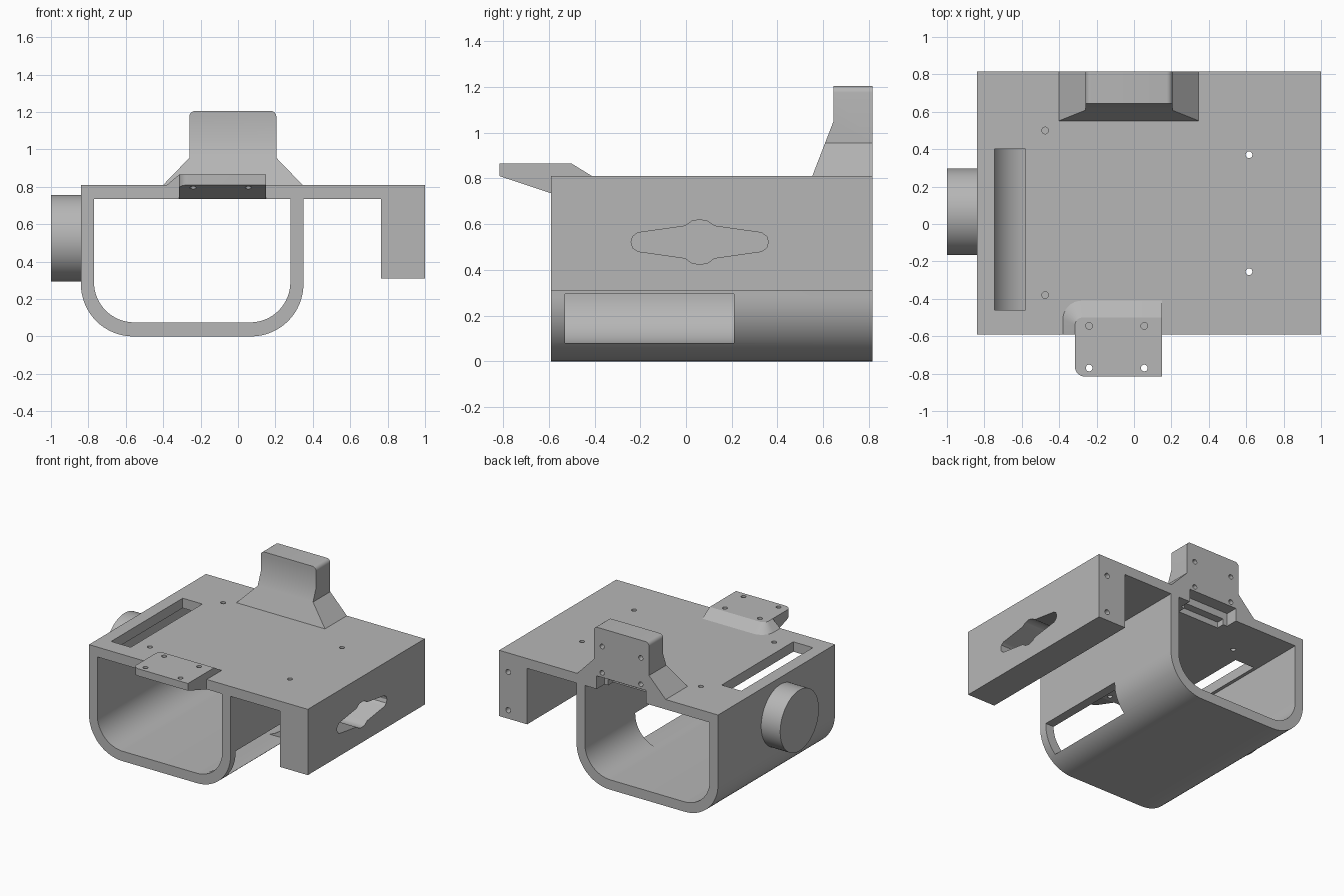
import bpy, bmesh, math
from mathutils import Vector

if "Cube" in bpy.data.objects:
    bpy.data.objects.remove(bpy.data.objects["Cube"], do_unlink=True)

grey = bpy.data.materials.new("plain grey")
grey.use_nodes = True
colour = (0.47, 0.47, 0.47, 1)
grey.diffuse_color = colour
grey.node_tree.nodes["Principled BSDF"].inputs["Base Color"].default_value = colour

FRONT, BACK = -0.59, 0.815
TOP, UNDER = 0.81, 0.735


def to_object(name, bm):
    bmesh.ops.recalc_face_normals(bm, faces=bm.faces)
    mesh = bpy.data.meshes.new(name)
    bm.to_mesh(mesh)
    bm.free()
    mesh.materials.append(grey)
    obj = bpy.data.objects.new(name, mesh)
    bpy.context.collection.objects.link(obj)
    return obj


def loft(name, start, end):
    """Closed solid between two matching outlines."""
    bm = bmesh.new()
    a = [bm.verts.new(p) for p in start]
    b = [bm.verts.new(p) for p in end]
    bm.faces.new(a)
    bm.faces.new(b)
    n = len(a)
    for i in range(n):
        j = (i + 1) % n
        bm.faces.new((a[i], a[j], b[j], b[i]))
    return to_object(name, bm)


def prism(name, pts, axis, lo, hi):
    """Extrude a flat outline along one axis."""
    def place(p, d):
        c = list(p)
        c.insert("xyz".index(axis), d)
        return Vector(c)
    return loft(name, [place(p, lo) for p in pts], [place(p, hi) for p in pts])


def arc(cx, cy, r, a0, a1, n=16):
    return [(cx + r * math.cos(math.radians(a0 + (a1 - a0) * i / n)),
             cy + r * math.sin(math.radians(a0 + (a1 - a0) * i / n))) for i in range(n + 1)]


def rod(axis, u, v, r, lo, hi, n=20, name="cutter"):
    return prism(name, arc(u, v, r, 0, 360 - 360 / n, n - 1), axis, lo, hi)


def box(x0, x1, y0, y1, z0, z1):
    return prism("cutter", [(x0, y0), (x1, y0), (x1, y1), (x0, y1)], "z", z0, z1)


def combine(obj, tool, operation="DIFFERENCE"):
    mod = obj.modifiers.new("cut", "BOOLEAN")
    mod.operation = operation
    mod.solver = "EXACT"
    mod.object = tool
    bpy.context.view_layer.objects.active = obj
    bpy.ops.object.modifier_apply(modifier=mod.name)
    bpy.data.objects.remove(tool, do_unlink=True)


# Housing: rounded tunnel with a top plate and a hanging side block
outline = ([(-0.84, TOP)] + arc(-0.56, 0.28, 0.28, 180, 270) + arc(0.07, 0.28, 0.28, 270, 360)
           + [(0.35, UNDER), (0.765, UNDER), (0.765, 0.31), (1, 0.31), (1, TOP)])
housing = prism("housing", outline, "y", FRONT, BACK)
tunnel = ([(-0.77, UNDER)] + arc(-0.555, 0.29, 0.215, 180, 270)
          + arc(0.065, 0.29, 0.215, 270, 360) + [(0.28, UNDER)])
combine(housing, prism("cutter", tunnel, "y", -1, 1))

# Slot in the top plate and window in the lower curved wall
combine(housing, box(-0.745, -0.58, -0.46, 0.40, 0.6, 1))
combine(housing, box(0.05, 0.5, -0.53, 0.21, 0.08, 0.295))

# Winged opening through the side block, mirrored from one quarter
quarter = [(0.30, 0), (0.293, 0.025), (0.27, 0.041), (0.065, 0.07), (0.035, 0.091), (0, 0.098)]
half = quarter + [(-u, v) for u, v in reversed(quarter[:-1])]
wing = half + [(u, -v) for u, v in reversed(half[1:-1])]
combine(housing, prism("cutter", [(0.06 + u, 0.522 + v) for u, v in wing], "x", 0.7, 1.1))

# Screw holes in the plate and in the back of the block
for x, y in [(-0.475, 0.5), (-0.475, -0.38), (0.615, 0.37), (0.615, -0.255)]:
    combine(housing, rod("z", x, y, 0.018, 0.6, 1))
for z in (0.665, 0.375):
    combine(housing, rod("y", 0.925, z, 0.02, 0.7, 0.9))

# Rear post: front silhouette crossed with side silhouette
post_front = ([(0.345, TOP), (0.205, 0.955)] + arc(0.175, 1.175, 0.03, 0, 90, 6)
              + arc(-0.23, 1.175, 0.03, 90, 180, 6) + [(-0.26, 0.955), (-0.4, TOP)])
post_side = [(0.552, TOP), (0.645, 1.05), (0.645, 1.3), (BACK, 1.3), (BACK, TOP)]
rear_post = prism("rear_post", post_front, "y", 0.5, 0.9)
combine(rear_post, prism("cutter", post_side, "x", -0.6, 0.6), "INTERSECT")
for x in (0.135, -0.19):
    for z in (1.07, 0.87):
        combine(rear_post, rod("y", x, z, 0.018, 0.72, 0.9))

# Stepped notch under the post
for part in (housing, rear_post):
    combine(part, box(-0.235, 0.18, 0.72, 0.9, 0.7, 0.835))
combine(housing, box(-0.2, 0.15, 0.66, 0.9, 0.7, 0.78))

# Front bracket: tapered tongue with one rounded corner
tongue = [(-0.815, 0.865), (FRONT, 0.865), (FRONT, UNDER), (-0.815, TOP)]
front_bracket = prism("front_bracket", tongue, "x", -0.315, 0.15)
plan = arc(-0.265, -0.765, 0.05, 180, 270, 8) + [(0.15, -0.815), (0.15, FRONT), (-0.315, FRONT)]
combine(front_bracket, prism("cutter", plan, "z", 0.6, 1), "INTERSECT")

# Ramp blending the bracket into the plate
low = [(0.15, FRONT), (0.15, -0.41)] + arc(-0.28, -0.51, 0.10, 90, 180, 8) + [(-0.38, FRONT)]
high = [(0.15, FRONT), (0.15, -0.50)] + arc(-0.275, -0.54, 0.04, 90, 180, 8) + [(-0.315, FRONT)]
ramp = loft("bracket_ramp", [(x, y, TOP) for x, y in low], [(x, y, 0.865) for x, y in high])

# Bracket screw holes
for x in (-0.24, 0.055):
    combine(front_bracket, rod("z", x, -0.77, 0.018, 0.6, 1))
    for part in (housing, ramp):
        combine(part, rod("z", x, -0.545, 0.018, 0.6, 1))

# Round knob on the right wall
side_knob = rod("x", 0.065, 0.525, 0.232, -1, -0.84, 64, "side_knob")

# Smooth the curves, keep the edges
parts = [housing, rear_post, front_bracket, ramp, side_knob]
bpy.ops.object.select_all(action="DESELECT")
for part in parts:
    part.select_set(True)
bpy.context.view_layer.objects.active = housing
bpy.ops.object.shade_smooth_by_angle(angle=math.radians(28))
